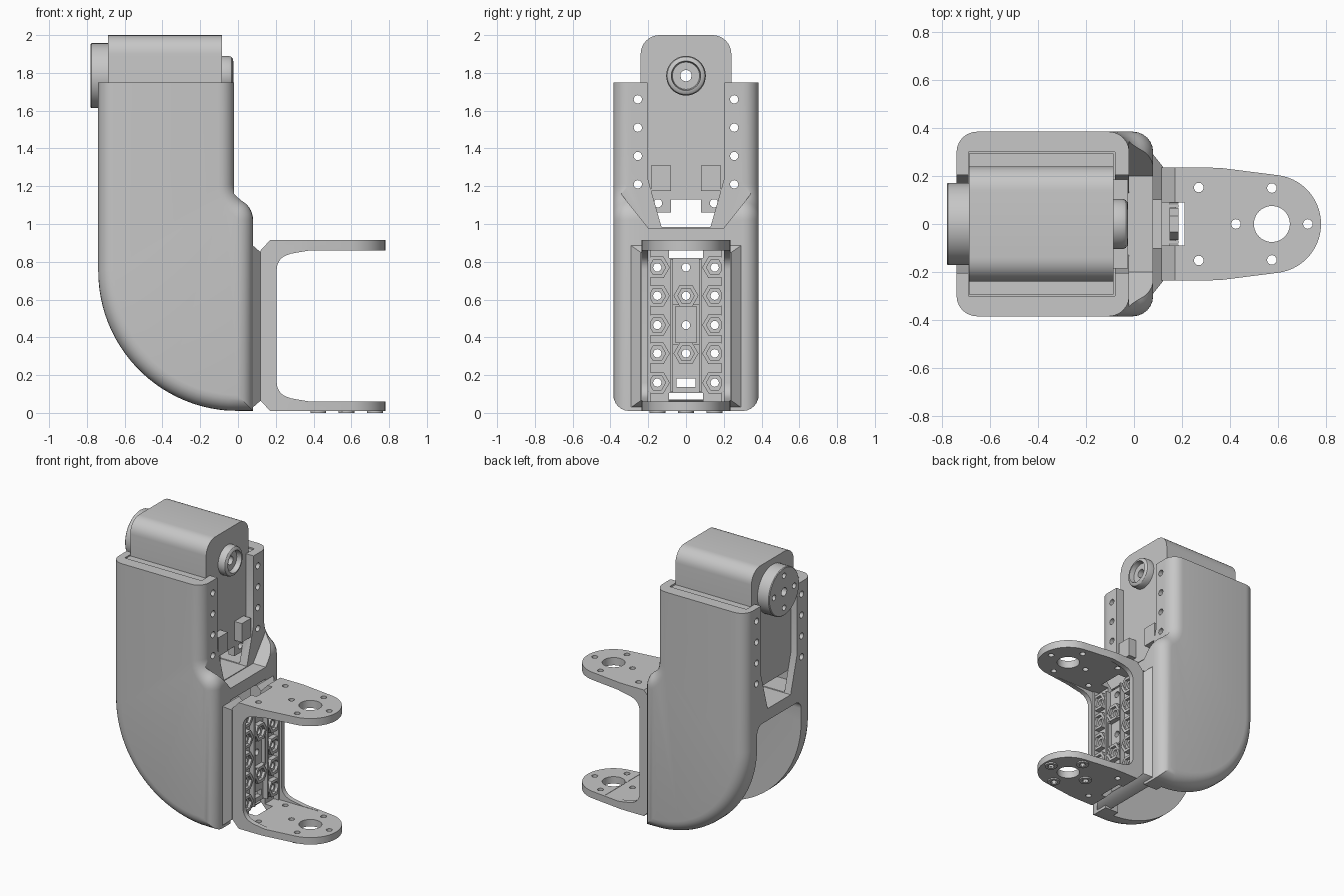
import bpy, bmesh
from math import cos, sin, pi, radians
from mathutils import Vector

cube = bpy.data.objects.get("Cube")
if cube:
    bpy.data.objects.remove(cube)

grey = bpy.data.materials.new("light grey plastic")
grey.use_nodes = True
COL = (0.57, 0.57, 0.57, 1)
grey.diffuse_color = COL
grey.node_tree.nodes["Principled BSDF"].inputs["Base Color"].default_value = COL


def finish(name, bm):
    bmesh.ops.recalc_face_normals(bm, faces=bm.faces)
    me = bpy.data.meshes.new(name)
    bm.to_mesh(me)
    bm.free()
    me.materials.append(grey)
    ob = bpy.data.objects.new(name, me)
    bpy.context.collection.objects.link(ob)
    return ob


def loft(name, rings, closed=False):
    """Skin equal-length rings of points; cap the ends unless closed."""
    bm = bmesh.new()
    rows = [[bm.verts.new(p) for p in r] for r in rings]
    n = len(rows[0])
    pairs = list(zip(rows, rows[1:])) + ([(rows[-1], rows[0])] if closed else [])
    for a, b in pairs:
        for i in range(n):
            j = (i + 1) % n
            bm.faces.new((a[i], a[j], b[j], b[i]))
    if not closed:
        bm.faces.new(rows[0])
        bm.faces.new(rows[-1])
    return finish(name, bm)


def place(p, axis, t):
    c = [p[0], p[1]]
    c.insert("xyz".index(axis), t)
    return c


def prism(name, pts, axis, a, b):
    return loft(name, [[place(p, axis, t) for p in pts] for t in (a, b)])


def box(name, x, y, z):
    return prism(name, [(x[0], y[0]), (x[1], y[0]), (x[1], y[1]), (x[0], y[1])], "z", *z)


def arc(cx, cy, r, a0, a1, n):
    steps = [radians(a0 + (a1 - a0) * i / n) for i in range(n + 1)]
    return [(cx + r * cos(a), cy + r * sin(a)) for a in steps]


def disc(name, axis, u, v, r, a, b, sides=24):
    return prism(name, arc(u, v, r, 0, 360, sides)[:-1], axis, a, b)


def lathe_x(name, prof, y, z, sides=40):
    """Ring turned about an x-parallel axis from a closed (x, radius) profile."""
    ring = lambda p: [(p[0], u, v) for u, v in arc(y, z, p[1], 0, 360, sides)[:-1]]
    return loft(name, [ring(p) for p in prof], closed=True)


def boolean(ob, *cutters, op="DIFFERENCE"):
    for c in cutters:
        c.hide_render = True
        m = ob.modifiers.new("cut", "BOOLEAN")
        m.operation, m.object, m.solver = op, c, "EXACT"
        bpy.context.view_layer.objects.active = ob
        bpy.ops.object.modifier_apply(modifier=m.name)
        bpy.data.objects.remove(c)


def inset(pts, d):
    """Shrink a counter-clockwise outline by d."""
    out = []
    for i, p in enumerate(pts):
        p = Vector(p)
        e1 = (p - Vector(pts[i - 1])).normalized()
        e2 = (Vector(pts[(i + 1) % len(pts)]) - p).normalized()
        n1, n2 = Vector((-e1.y, e1.x)), Vector((-e2.y, e2.x))
        out.append(tuple(p + (n1 + n2) * d / (1 + n1.dot(n2))))
    return out


# Shell: rounded side outline, softened towards both sides
TOP, HALF, R = 1.75, 0.385, 0.085
outline = ([(0.08, 0.01)] + arc(-0.04, 1.02, 0.12, 0, 55, 6)
           + arc(0.095, 1.212, 0.115, 235, 180, 6)[1:]
           + [(-0.02, TOP), (-0.74, TOP)] + arc(0, 0.75, 0.74, 180, 266, 24))


def section(y, d):
    return [(q[0], y, TOP if p[1] == TOP else q[1]) for p, q in zip(outline, inset(outline, d))]


curve = [radians(90 * i / 6) for i in range(7)]
side = [(HALF - R + R * sin(a), R * (1 - cos(a))) for a in curve]
shell = loft("shell", [section(-y, d) for y, d in reversed(side)] + [section(y, d) for y, d in side])

# Motor pocket above, arched open bay below, with a cross floor left between them
bay = [(-0.25, -1), (0.25, -1)] + arc(0.19, 0.84, 0.06, 0, 90, 6) + arc(-0.19, 0.84, 0.06, 90, 180, 6)
boolean(shell,
        box("pocket_cutter", (-0.69, -0.08), (-0.3, 0.3), (0.99, 3)),
        prism("bay_cutter", bay, "x", -1, -0.03),
        box("lower_opening_cutter", (-0.2, 0.3), (-0.2, 0.2), (-0.2, 0.895)),
        prism("slot_cutter", [(-0.13, 0.985), (0.13, 0.985), (0.205, 1.25), (0.205, 2),
                              (-0.205, 2), (-0.205, 1.25)], "x", -1, 0.3),
        prism("scoop_cutter", [(-0.2, 0.98), (0.2, 0.98), (0.36, 1.18), (0.36, 1.24),
                               (-0.36, 1.24), (-0.36, 1.18)], "x", -0.02, 0.3))


# Servo motor: rounded case, side ears, connectors and tabs
def mirrored(a, b):
    return [(a, b), (-b, -a)]


AXLE = 1.785
case_pts = [(-0.24, 1.13), (0.24, 1.13)] + arc(0.14, 1.9, 0.1, 0, 90, 8) + arc(-0.14, 1.9, 0.1, 90, 180, 8)
servo = prism("servo_case", case_pts, "x", -0.688, -0.085)
boolean(servo, disc("axle_cutter", "x", 0, AXLE, 0.03, -1, 1))
ears = [box("servo_ear", (-0.688, -0.085), y, (1.14, 1.742)) for y in mirrored(0.235, 0.295)]
for y in mirrored(0.08, 0.185):
    box("servo_connector", (-0.09, -0.025), y, (1.175, 1.31))
    tab = box("servo_tab", (-0.13, -0.085), y, (1.06, 1.14))
    boolean(tab, disc("tab_cutter", "x", sum(y) / 2 * 1.12, 1.11, 0.022, -1, 1))
for part in [shell, servo] + ears:
    for s in (-1, 1):
        if part in ears and part.data.vertices[0].co.y * s < 0:
            continue
        for k in range(4):
            boolean(part, disc("screw_cutter", "x", s * 0.255, 1.21 + 0.15 * k, 0.022, -1, 1, 16))

# Output disc on one end and bearing bush on the other
horn = lathe_x("output_disc", [(-0.68, 0.03), (-0.68, 0.172), (-0.775, 0.172), (-0.78, 0.167), (-0.78, 0.03)], 0, AXLE)
for u, v in arc(0, AXLE, 0.115, 0, 270, 3):
    boolean(horn, disc("horn_cutter", "x", u, v, 0.02, -1, -0.74, 16))
lathe_x("bearing_bush", [(-0.09, 0.03), (-0.09, 0.105), (-0.05, 0.105), (-0.035, 0.1), (-0.027, 0.09),
                         (-0.025, 0.078), (-0.06, 0.072), (-0.06, 0.03)], 0, AXLE)

# Mounting pad between shell and bracket, chamfered all round
pad = loft("mounting_pad", [[(x, y, z) for y, z in ((-w, a), (w, a), (w, b), (-w, b))]
                            for x, w, a, b in ((0.03, 0.29, 0.02, 0.885), (0.08, 0.29, 0.03, 0.885),
                                               (0.12, 0.24, 0.065, 0.85))])
boolean(pad, box("pad_cutter", (-1, 1), (-0.1, 0.1), (0.07, 2)))

# Bracket: C-shaped side outline crossed with a tapered, round-ended plan
lo, hi = 0.06, 0.86
c_pts = ([(0.17, 0.01), (0.785, 0.01), (0.785, lo), (0.38, lo), (0.28, 0.077)]
         + arc(0.285, 0.16, 0.08, 255, 180, 6) + arc(0.285, 0.76, 0.08, 180, 105, 6)
         + [(0.28, 0.843), (0.38, hi), (0.785, hi), (0.785, 0.915), (0.17, 0.915), (0.115, 0.855), (0.115, 0.07)])
bracket = prism("bracket", c_pts, "y", -0.235, 0.235)
plan = [(0.05, -0.24), (0.36, -0.234)] + arc(0.575, 0, 0.205, -82, 82, 28) + [(0.36, 0.234), (0.05, 0.24)]
boolean(bracket, prism("plan", plan, "z", -1, 2), op="INTERSECT")
boolean(bracket, box("recess_cutter", (0.15, 0.5), (-0.2, 0.2), (lo - 0.002, hi + 0.002)),
        box("notch_cutter", (0.05, 0.21), (-0.09, 0.09), (0.82, 1)),
        box("notch_cutter", (0.05, 0.21), (-0.09, 0.09), (-1, 0.105)),
        disc("pivot_cutter", "z", 0.575, 0, 0.075, -1, 2, 40))
small = [(0.27, 0.152), (0.27, -0.152)] + arc(0.575, 0, 0.15, 0, 270, 3)
for x, y in small:
    boolean(bracket, disc("arm_cutter", "z", x, y, 0.02, -1, 2, 16))
boolean(bracket, box("web_slot_cutter", (0, 0.2), (-0.05, 0.05), (0.138, 0.182)))

# Raised rings under the lower arm
for x, y in small[2:]:
    ring = disc("arm_ring", "z", x, y, 0.042, 0, 0.015)
    boolean(ring, disc("ring_cutter", "z", x, y, 0.022, -1, 1, 16))

# Hexagonal nut seats, with matching holes through web and pad
rows = [0.16, 0.315, 0.465, 0.62, 0.77]
for y in (-0.152, 0, 0.152):
    for i, z in enumerate(rows):
        if y or i in (1, 3):
            seat = disc("nut_seat", "x", y, z, 0.066, 0.145, 0.185, 6)
            boolean(seat, disc("nut_cutter", "x", y, z, 0.044, 0.165, 0.3, 6),
                    disc("bolt_cutter", "x", y, z, 0.022, 0, 0.3, 16))
        if y or i > 0:
            boolean(bracket, disc("bolt_cutter", "x", y, z, 0.022, 0, 0.3, 16))
        if y:
            boolean(pad, disc("bolt_cutter", "x", y, z, 0.022, 0, 0.3, 16))

# Web ribs and centre frame
for y in mirrored(0.068, 0.082):
    box("web_rib", (0.145, 0.185), y, (0.11, 0.815))
for y in mirrored(0.187, 0.205):
    box("web_step", (0.145, 0.19), y, (lo, hi))
frame = box("centre_frame", (0.145, 0.175), (-0.068, 0.068), (0.36, 0.575))
boolean(frame, box("frame_cutter", (0.1, 0.3), (-0.055, 0.055), (0.372, 0.563)))

# Smooth shading that keeps hard edges
bpy.ops.object.select_all(action="DESELECT")
for ob in bpy.context.scene.objects:
    if ob.type == "MESH" and grey.name in ob.data.materials:
        ob.select_set(True)
        bpy.context.view_layer.objects.active = ob
bpy.ops.object.shade_smooth_by_angle(angle=pi / 6)
